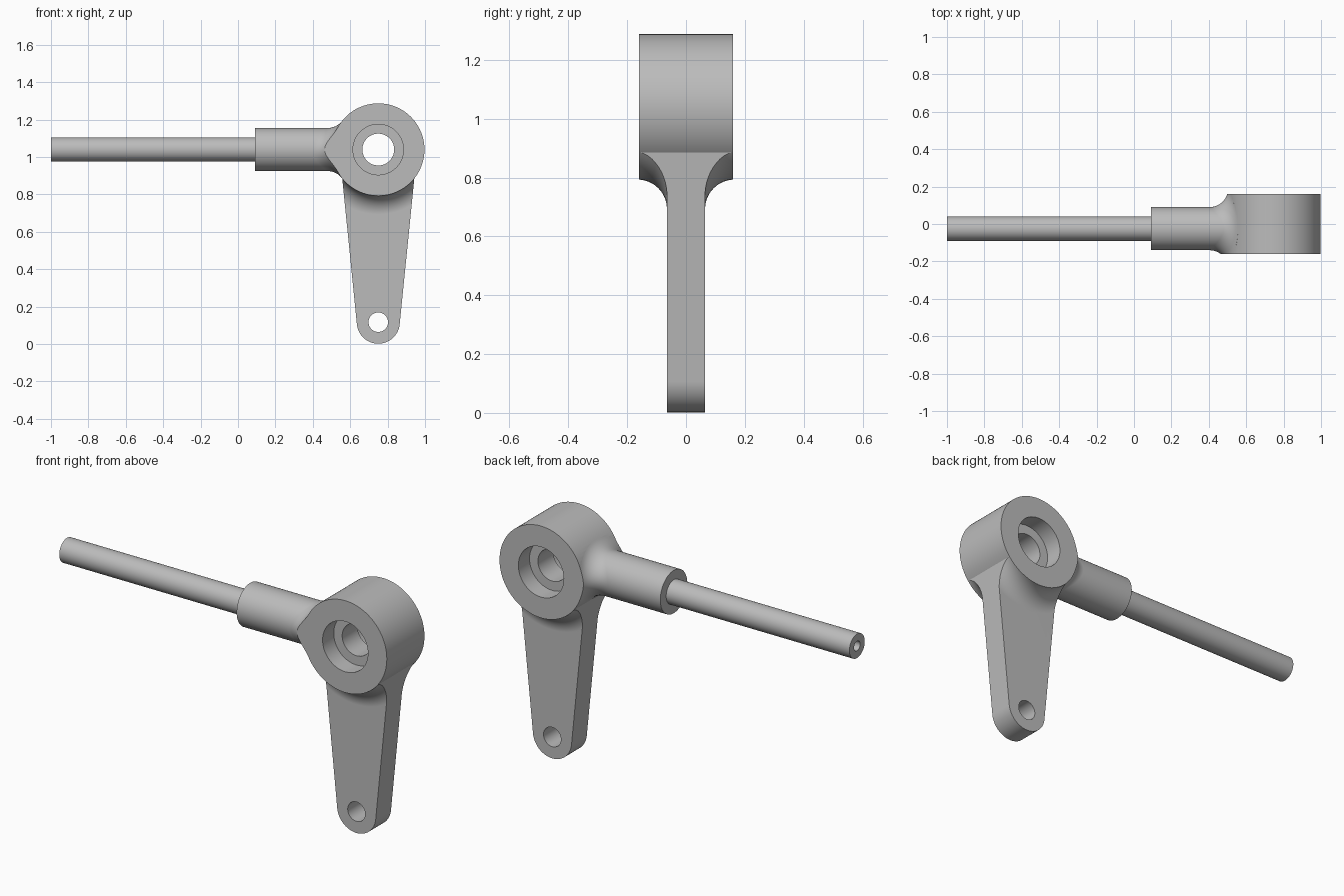
import bpy, bmesh
from math import pi, sin, cos, sqrt, radians
from mathutils import Vector

cube = bpy.data.objects.get("Cube")
if cube:
    bpy.data.objects.remove(cube, do_unlink=True)

SEG = 96
HUB_X, HUB_Z, HUB_R, HUB_HALF = 0.75, 1.04, 0.247, 0.16
ARM_HALF, TIP_R, TIP_Z, ARM_TOP_R = 0.065, 0.115, 0.117, 0.207
ROD_Y, ROD_R, SLEEVE_R = -0.025, 0.065, 0.115
FILLET = 0.1

grey = bpy.data.materials.new("satin_grey")
grey.use_nodes = True
grey.diffuse_color = (0.5, 0.5, 0.5, 1)
grey.node_tree.nodes["Principled BSDF"].inputs["Base Color"].default_value = (0.5, 0.5, 0.5, 1)


def loft(name, rings):
    """Skin equal-sized point rings and cap both ends."""
    bm = bmesh.new()
    loops = [[bm.verts.new(p) for p in ring] for ring in rings]
    n = len(loops[0])
    for a, b in zip(loops, loops[1:]):
        for i in range(n):
            j = (i + 1) % n
            bm.faces.new((a[i], a[j], b[j], b[i]))
    bm.faces.new(loops[0][::-1])
    bm.faces.new(loops[-1])
    bmesh.ops.recalc_face_normals(bm, faces=bm.faces)
    mesh = bpy.data.meshes.new(name)
    bm.to_mesh(mesh)
    bm.free()
    mesh.materials.append(grey)
    obj = bpy.data.objects.new(name, mesh)
    bpy.context.collection.objects.link(obj)
    return obj


def circle_y(r, y, z=HUB_Z):
    return [(HUB_X + r * cos(2 * pi * i / SEG), y, z + r * sin(2 * pi * i / SEG))
            for i in range(SEG)]


def circle_x(r, x):
    return [(x, ROD_Y + r * cos(2 * pi * i / SEG), HUB_Z + r * sin(2 * pi * i / SEG))
            for i in range(SEG)]


def turned_y(name, profile, z=HUB_Z):
    return loft(name, [circle_y(r, y, z) for r, y in profile])


def combine(obj, other, operation):
    """Apply a boolean and discard the second body."""
    mod = obj.modifiers.new(operation.title(), 'BOOLEAN')
    mod.operation, mod.object, mod.solver = operation, other, 'EXACT'
    bpy.context.view_layer.objects.active = obj
    bpy.ops.object.modifier_apply(modifier=mod.name)
    bpy.data.objects.remove(other, do_unlink=True)


def finish(obj):
    bpy.ops.object.select_all(action='DESELECT')
    obj.select_set(True)
    bpy.context.view_layer.objects.active = obj
    bpy.ops.object.shade_smooth_by_angle(angle=radians(30))
    mod = obj.modifiers.new("Even shading", 'WEIGHTED_NORMAL')
    mod.keep_sharp = True


# Arm: a disc flaring into the hub, trimmed to a tapered outline
flare = []
for i in range(17):
    t = radians(183 + 87 * i / 16)
    flare.append((HUB_R + FILLET + FILLET * cos(t), ARM_HALF + FILLET + FILLET * sin(t)))
half = flare + [(1.3, ARM_HALF)]
arm = turned_y("arm", half + [(r, -y) for r, y in reversed(half)])

lean = (ARM_TOP_R - TIP_R) / (HUB_Z - TIP_Z)
tilt = sin(lean)
outline = []
for i in range(41):
    t = tilt + (pi - 2 * tilt) * i / 40
    outline.append((HUB_X - TIP_R * cos(t), TIP_Z - TIP_R * sin(t)))
for i in range(25):
    t = -tilt + (pi + 2 * tilt) * i / 24
    outline.append((HUB_X + ARM_TOP_R * cos(t), HUB_Z + ARM_TOP_R * sin(t)))
trim = loft("arm_outline", [[(x, y, z) for x, z in outline] for y in (-0.3, 0.3)])
combine(arm, trim, 'INTERSECT')

# Sleeve: round socket blended into the hub by a rolling fillet
arcs = []
for i in range(SEG):
    a = 2 * pi * i / SEG
    y, z = ROD_Y + (SLEEVE_R + FILLET) * cos(a), (SLEEVE_R + FILLET) * sin(a)
    x = -sqrt((HUB_R + FILLET) ** 2 - z * z)
    to_sleeve = Vector((0, -cos(a), -sin(a)))
    to_hub = Vector((-x, 0, -z)).normalized()
    centre = Vector((HUB_X + x, y, HUB_Z + z))
    angle = to_sleeve.angle(to_hub)
    arcs.append([centre + FILLET * (to_sleeve * sin((1 - k / 14) * angle)
                                    + to_hub * sin(k / 14 * angle)) / sin(angle)
                 for k in range(15)])
rings = [circle_x(SLEEVE_R, 0.09)] + [[arc[k] for arc in arcs] for k in range(15)]
rings.append([(0.62, p.y, p.z) for p in rings[-1]])
sleeve = loft("sleeve", rings)
slab = loft("sleeve_trim", [[(x, y, z) for x, z in ((-1, 0), (2, 0), (2, 2), (-1, 2))]
                            for y in (-HUB_HALF, HUB_HALF)])
combine(sleeve, slab, 'INTERSECT')

# Hub joined with arm and sleeve
body = turned_y("lever_body", [(HUB_R, -HUB_HALF), (HUB_R, HUB_HALF)])
combine(body, arm, 'UNION')
combine(body, sleeve, 'UNION')

# Stepped bore through the hub, and the pin hole in the arm tip
bore = turned_y("bore", [(0.135, -0.3), (0.135, -ARM_HALF), (0.085, -ARM_HALF),
                         (0.085, ARM_HALF), (0.135, ARM_HALF), (0.135, 0.3)])
combine(body, bore, 'DIFFERENCE')
combine(body, turned_y("pin_hole", [(0.052, -0.3), (0.052, 0.3)], TIP_Z), 'DIFFERENCE')
finish(body)

# Rod with a blind hole in its free end
rod = loft("rod", [circle_x(ROD_R, -1), circle_x(ROD_R, 0.3)])
combine(rod, loft("rod_hole", [circle_x(0.026, -1.1), circle_x(0.026, -0.8)]), 'DIFFERENCE')
finish(rod)
